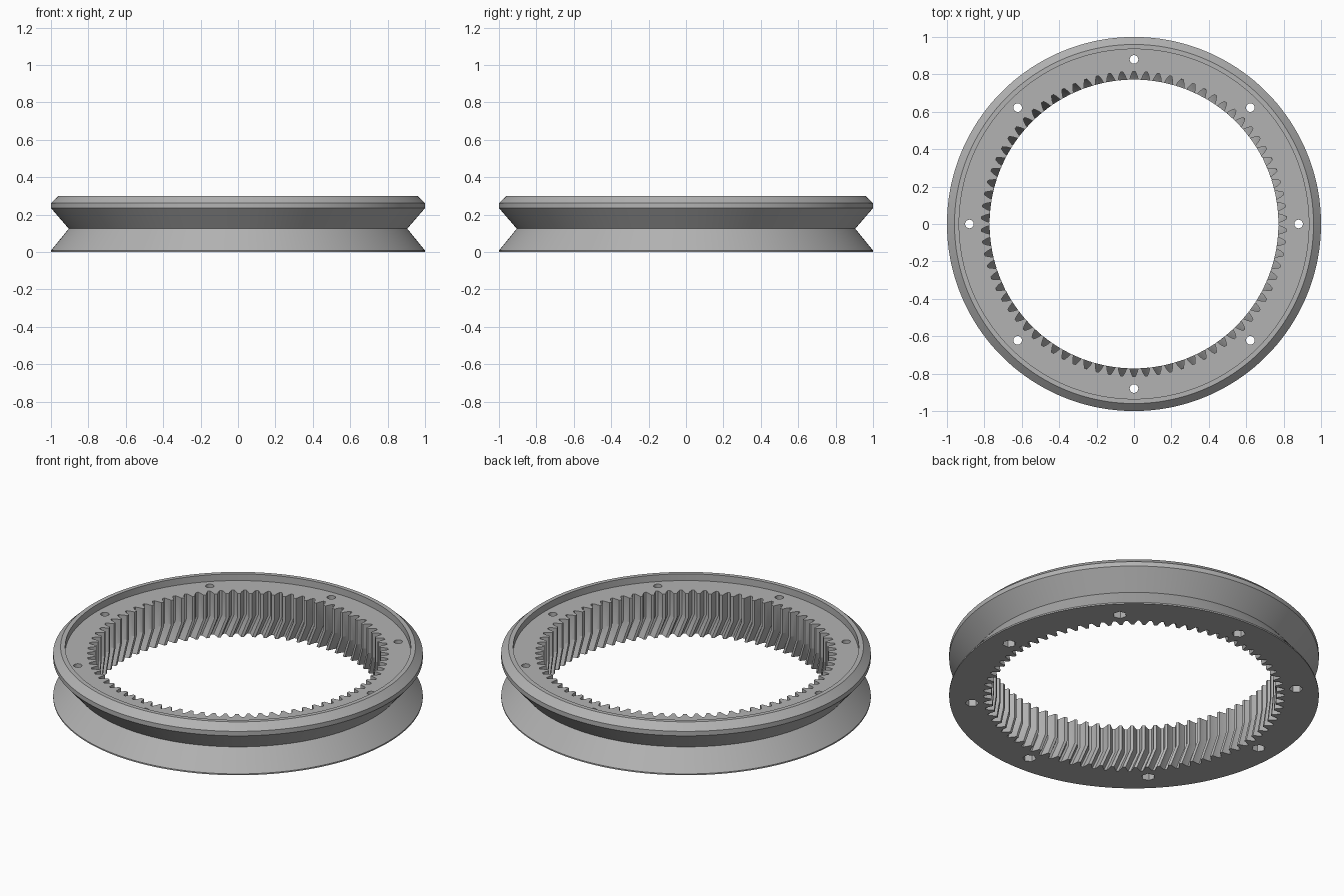
import bpy, bmesh, math
from mathutils import Matrix

if "Cube" in bpy.data.objects:
    bpy.data.objects.remove(bpy.data.objects["Cube"], do_unlink=True)

TEETH = 78
ROOT, TIP = 0.815, 0.772
MID_Z = 0.115          # straight teeth above, slanted teeth below
TWIST = 0.057          # slant of the lower teeth between MID_Z and the base
HOLE_RING = 0.88

grey = bpy.data.materials.new("grey plastic")
grey.use_nodes = True
colour = (0.45, 0.45, 0.45, 1)
grey.diffuse_color = colour
grey.node_tree.nodes["Principled BSDF"].inputs["Base Color"].default_value = colour


def make_object(name, bm):
    bmesh.ops.recalc_face_normals(bm, faces=bm.faces)
    mesh = bpy.data.meshes.new(name)
    bm.to_mesh(mesh)
    bm.free()
    mesh.materials.append(grey)
    obj = bpy.data.objects.new(name, mesh)
    bpy.context.collection.objects.link(obj)
    return obj


def loft(bm, rings, closed=False):
    """Skin a list of point rings; cap the ends unless the loft is closed."""
    loops = [[bm.verts.new(p) for p in ring] for ring in rings]
    pairs = list(zip(loops, loops[1:]))
    if closed:
        pairs.append((loops[-1], loops[0]))
    for a, b in pairs:
        for i in range(len(a)):
            j = (i + 1) % len(a)
            bm.faces.new((a[i], a[j], b[j], b[i]))
    if not closed:
        bm.faces.new(loops[0])
        bm.faces.new(loops[-1])


def circle(r, z, n=180):
    return [(r * math.cos(2 * math.pi * i / n), r * math.sin(2 * math.pi * i / n), z)
            for i in range(n)]


def tooth_ring(z):
    turn = TWIST * max(0, MID_Z - z) / MID_Z
    # Corners of one tooth: fraction of the pitch and radius
    tooth = ((-0.40, ROOT), (-0.25, 0.795), (-0.13, TIP),
             (0.13, TIP), (0.25, 0.795), (0.40, ROOT))
    points = []
    for t in range(TEETH):
        for f, r in tooth:
            a = (t + f) * 2 * math.pi / TEETH + turn
            points.append((r * math.cos(a), r * math.sin(a), z))
    return points


# Ring body with V groove, chamfered rim and recessed top
profile = ((0.70, 0), (1, 0), (1, 0.008), (0.905, 0.125), (1, 0.235), (1, 0.262),
           (0.96, 0.30), (0.935, 0.30), (0.935, 0.26), (0.70, 0.26))
bm = bmesh.new()
loft(bm, [circle(r, z) for r, z in profile], closed=True)
ring = make_object("ring_gear", bm)

# Cutter for the inner teeth
bm = bmesh.new()
loft(bm, [tooth_ring(z) for z in (-0.05, 0.03, MID_Z, 0.4)])
teeth_cutter = make_object("teeth_cutter", bm)

# Cutters for the screw holes and the hexagonal nut pockets
bm = bmesh.new()
for k in range(8):
    a = k * math.pi / 4
    place = Matrix.Rotation(a, 4, "Z") @ Matrix.Translation((HOLE_RING, 0, 0))
    shape = []
    for r, z, n in ((0.037, -0.05, 24), (0.037, 0.05, 24), (0.023, 0.05, 24), (0.023, 0.4, 24)):
        pts = []
        for i in range(n):
            if r > 0.03:   # points along a hexagon
                side, f = divmod(i, 4)
                p, q = side * math.pi / 3, (side + 1) * math.pi / 3
                f /= 4
                x = r * (math.cos(p) * (1 - f) + math.cos(q) * f)
                y = r * (math.sin(p) * (1 - f) + math.sin(q) * f)
            else:
                x, y = r * math.cos(2 * math.pi * i / n), r * math.sin(2 * math.pi * i / n)
            v = place @ Matrix.Translation((x, y, z))
            pts.append(v.to_translation())
        shape.append(pts)
    loft(bm, shape)
hole_cutter = make_object("hole_cutter", bm)

# Apply the cuts
for cutter in (teeth_cutter, hole_cutter):
    cutter.hide_render = True
    mod = ring.modifiers.new(cutter.name, "BOOLEAN")
    mod.operation = "DIFFERENCE"
    mod.solver = "EXACT"
    mod.object = cutter
bpy.context.view_layer.objects.active = ring
ring.select_set(True)
for mod in list(ring.modifiers):
    bpy.ops.object.modifier_apply(modifier=mod.name)
for cutter in (teeth_cutter, hole_cutter):
    bpy.data.objects.remove(cutter, do_unlink=True)

bpy.ops.object.shade_smooth_by_angle(angle=math.radians(20))
